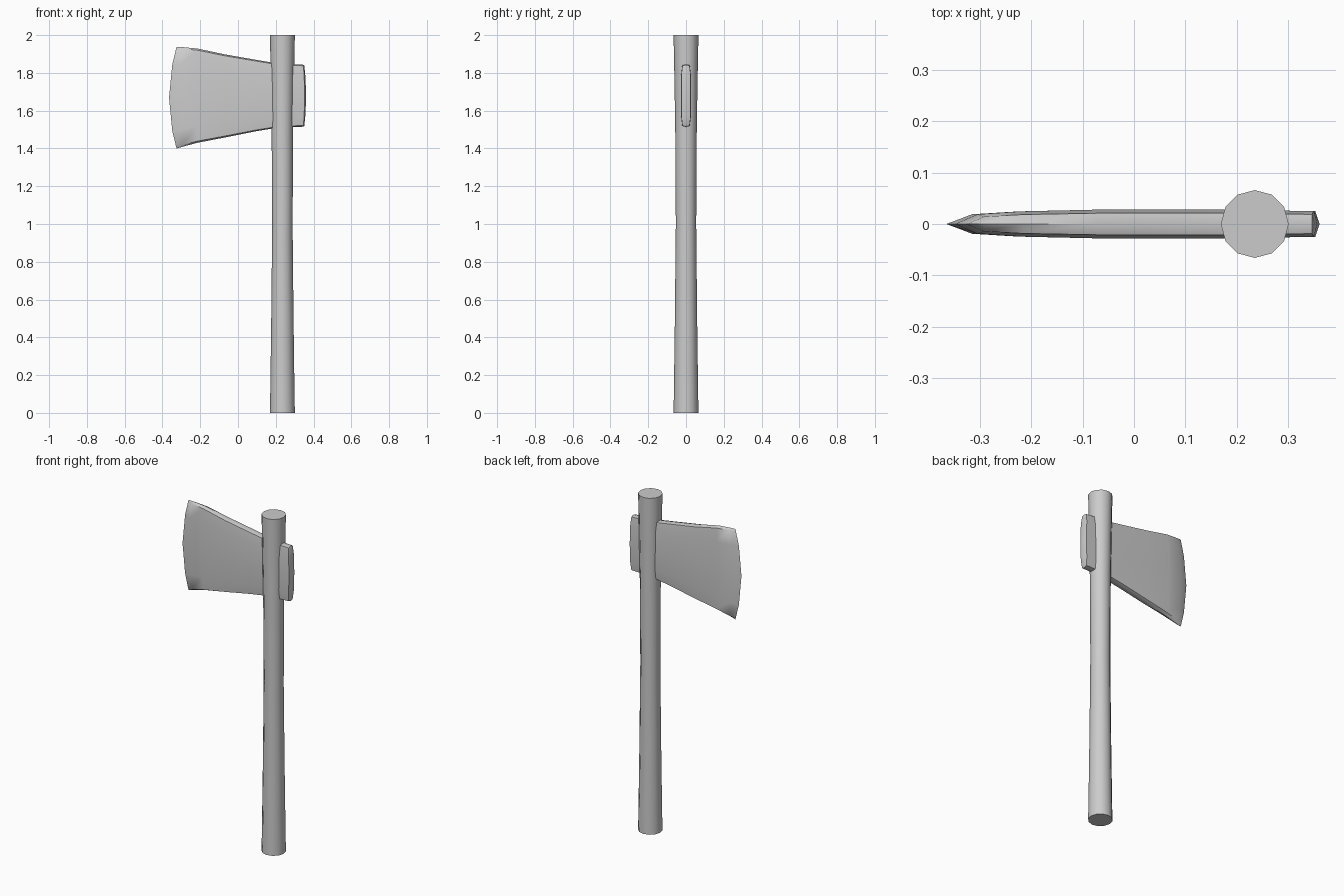
import bpy, bmesh, math

if "Cube" in bpy.data.objects:
    bpy.data.objects.remove(bpy.data.objects["Cube"])


def loft(name, rings, cap, angle):
    """Skin a list of closed rings into one mesh object."""
    bm = bmesh.new()
    rows = [[bm.verts.new(p) for p in ring] for ring in rings]
    n = len(rows[0])
    for a, b in zip(rows, rows[1:]):
        for i in range(n):
            j = (i + 1) % n
            bm.faces.new((a[i], a[j], b[j], b[i]))
    if cap:
        bm.faces.new(rows[0])
        bm.faces.new(rows[-1])
    bmesh.ops.remove_doubles(bm, verts=bm.verts, dist=0.0005)
    bmesh.ops.recalc_face_normals(bm, faces=bm.faces)
    mesh = bpy.data.meshes.new(name)
    bm.to_mesh(mesh)
    bm.free()
    obj = bpy.data.objects.new(name, mesh)
    bpy.context.collection.objects.link(obj)
    bpy.ops.object.select_all(action='DESELECT')
    bpy.context.view_layer.objects.active = obj
    obj.select_set(True)
    bpy.ops.object.shade_smooth_by_angle(angle=math.radians(angle))
    return obj


# Handle: twelve-sided shaft, slightly waisted in the middle
def handle_ring(z, r):
    return [(0.235 + r * math.cos(math.tau * i / 12),
             r * math.sin(math.tau * i / 12), z) for i in range(12)]


handle_profile = [(0, 0.066), (0.12, 0.064), (0.5, 0.059), (1.0, 0.054),
                  (1.5, 0.057), (1.8, 0.062), (2.0, 0.066)]
loft("handle", [handle_ring(z, r) for z, r in handle_profile], True, 40)

# Head cross-section: (thickness fraction, height fraction), mirrored in y
half = [(0, 1), (0.75, 0.965), (1, 0.65), (1, 0),
        (1, -0.65), (0.75, -0.965), (0, -1)]
section = half + [(-u, t) for u, t in half[-2:0:-1]]


def head_ring(x, bulge, top, bottom, thick):
    mid, h = (top + bottom) / 2, (top - bottom) / 2
    return [(x + bulge * (1 - t * t), u * thick, mid + t * h)
            for u, t in section]


# Axe head: cutting edge on the left, through the handle, to the butt
stations = [
    (-0.325, -0.040, 1.937, 1.400, 0.0),
    (-0.290, -0.025, 1.936, 1.410, 0.019),
    (-0.215, -0.010, 1.929, 1.430, 0.0245),
    (-0.070, 0, 1.898, 1.458, 0.028),
    (0.090, 0, 1.870, 1.490, 0.028),
    (0.190, 0, 1.853, 1.507, 0.028),
    (0.290, 0, 1.846, 1.514, 0.026),
    (0.346, 0.007, 1.843, 1.515, 0.025),
    (0.351, 0.010, 1.838, 1.520, 0.0),
]
loft("axe_head", [head_ring(*s) for s in stations], False, 40)
